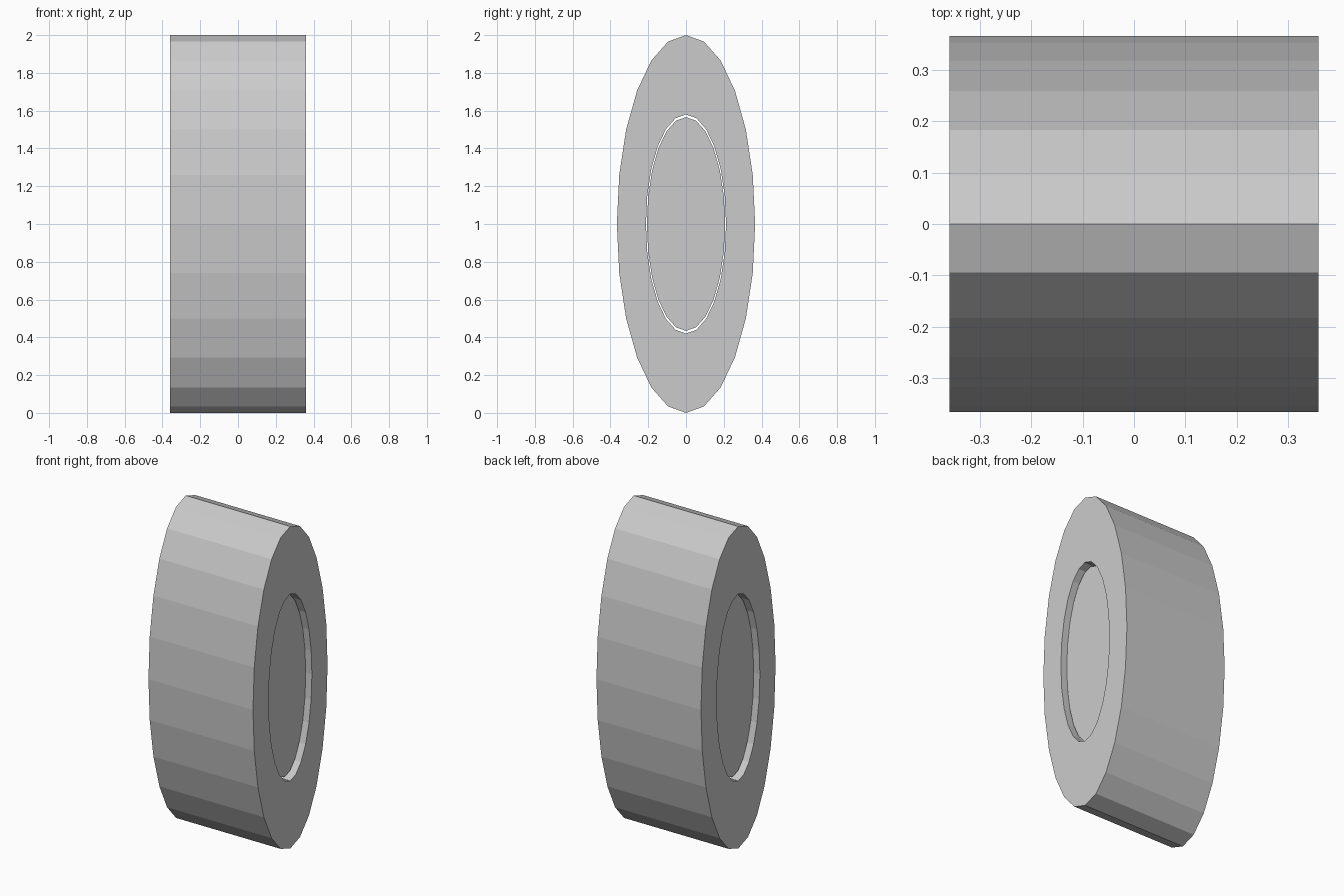
import bpy, bmesh
from math import sin, cos, tau

if "Cube" in bpy.data.objects:
    bpy.data.objects.remove(bpy.data.objects["Cube"])

SIDES = 24
RY = 0.366      # y squash relative to z radius


def loop(bm, x, r):
    return [bm.verts.new((x, r * RY * sin(tau * i / SIDES), 1 + r * cos(tau * i / SIDES)))
            for i in range(SIDES)]


def bridge(bm, a, b):
    for i in range(SIDES):
        j = (i + 1) % SIDES
        bm.faces.new((a[i], a[j], b[j], b[i]))


def finish(bm, name):
    bmesh.ops.recalc_face_normals(bm, faces=bm.faces)
    mesh = bpy.data.meshes.new(name)
    bm.to_mesh(mesh)
    bm.free()
    bpy.context.collection.objects.link(bpy.data.objects.new(name, mesh))


# Outer ring: rectangular section swept round the ellipse
HALF = 0.359
bm = bmesh.new()
rings = [loop(bm, x, r) for x, r in ((-HALF, 1), (HALF, 1), (HALF, 0.58), (-HALF, 0.58))]
for k in range(4):
    bridge(bm, rings[k], rings[(k + 1) % 4])
finish(bm, "outer_ring")

# Inner core: slightly smaller than the hole and recessed at both ends
bm = bmesh.new()
ends = [loop(bm, x, 0.566) for x in (-0.32, 0.32)]
bridge(bm, *ends)
for e in ends:
    bm.faces.new(e)
finish(bm, "inner_core")
